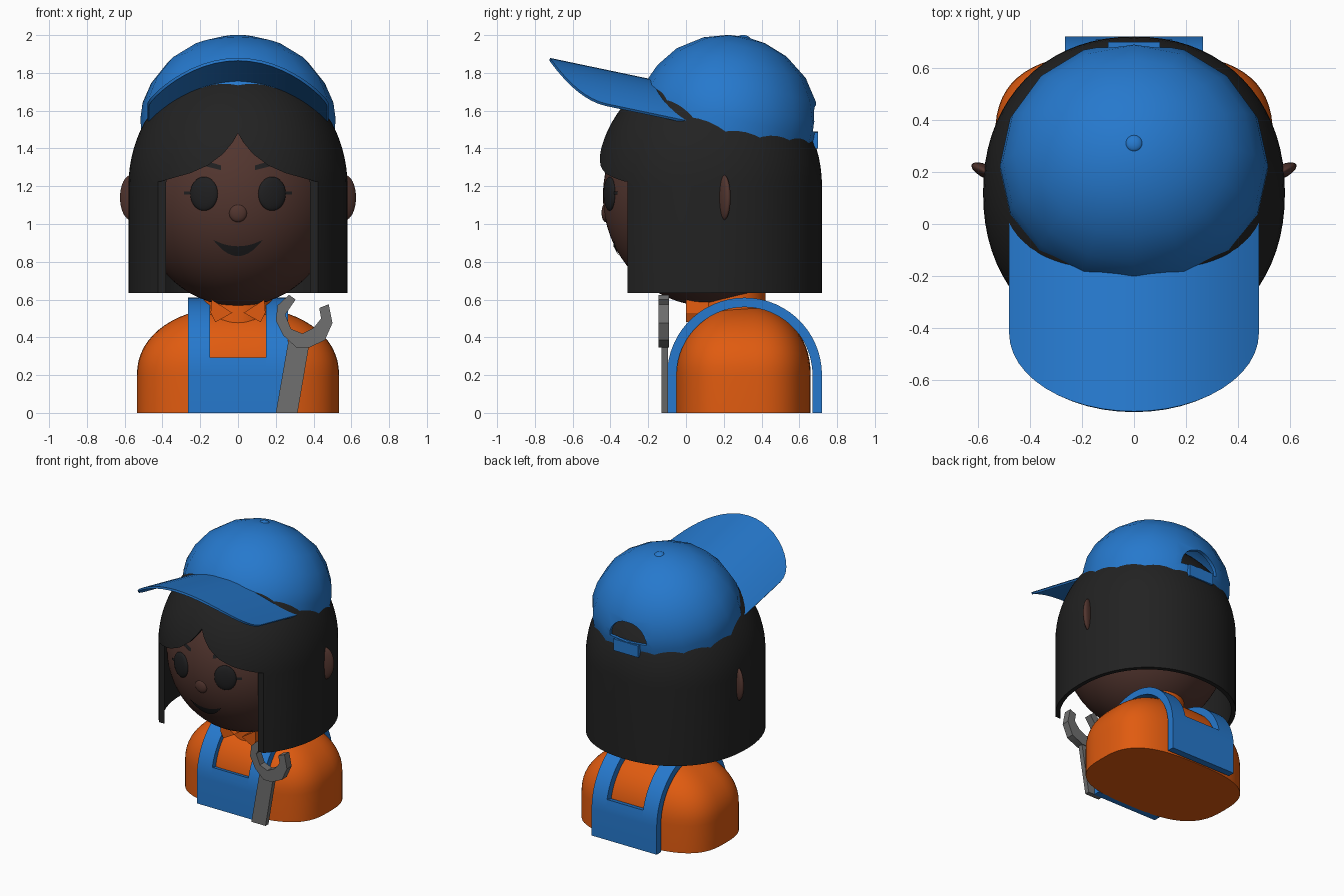
import bpy, bmesh, math
from mathutils import Matrix, Vector

if "Cube" in bpy.data.objects:
    bpy.data.objects.remove(bpy.data.objects["Cube"])


def mat(name, rgb):
    m = bpy.data.materials.new(name)
    m.diffuse_color = (*rgb, 1)
    m.use_nodes = True
    m.node_tree.nodes["Principled BSDF"].inputs["Base Color"].default_value = m.diffuse_color
    return m


BLUE = mat("blue cloth", (0.019, 0.19, 0.61))
ORANGE = mat("orange shirt", (0.75, 0.105, 0.005))
HAIR = mat("black hair", (0.016, 0.016, 0.016))
SKIN = mat("brown skin", (0.085, 0.036, 0.028))
GREY = mat("grey metal", (0.16, 0.16, 0.16))
DARK = mat("dark eye", (0.014, 0.014, 0.015))


def finish(bm, name, material, angle=40):
    bmesh.ops.recalc_face_normals(bm, faces=bm.faces)
    me = bpy.data.meshes.new(name)
    bm.to_mesh(me)
    bm.free()
    me.materials.append(material)
    ob = bpy.data.objects.new(name, me)
    bpy.context.collection.objects.link(ob)
    smooth(ob, angle)
    return ob


def smooth(ob, angle):
    bpy.ops.object.select_all(action='DESELECT')
    ob.select_set(True)
    bpy.context.view_layer.objects.active = ob
    bpy.ops.object.shade_smooth_by_angle(angle=math.radians(angle))


def lathe(name, profile, material, sx=1, sy=1, n=2, seg=64, matrix=Matrix(), close=False, angle=40):
    """Sweep (radius, z) points round a superellipse plan of exponent n."""
    bm = bmesh.new()
    rings = []
    for r, z in profile:
        if r == 0:
            rings.append([bm.verts.new((0, 0, z))] * seg)
            continue
        ring = []
        for i in range(seg):
            a = 2 * math.pi * i / seg
            c, s = math.cos(a), math.sin(a)
            ring.append(bm.verts.new((math.copysign(abs(c) ** (2 / n), c) * r * sx,
                                      math.copysign(abs(s) ** (2 / n), s) * r * sy, z)))
        rings.append(ring)
    pairs = list(zip(rings, rings[1:])) + ([(rings[-1], rings[0])] if close else [])
    for a, b in pairs:
        for i in range(seg):
            j = (i + 1) % seg
            vs = list(dict.fromkeys([a[i], a[j], b[j], b[i]]))
            if len(vs) > 2:
                bm.faces.new(vs)
    bm.transform(matrix)
    return finish(bm, name, material, angle)


def ball(name, centre, radii, material, rot=Matrix(), seg=32):
    bm = bmesh.new()
    bmesh.ops.create_uvsphere(bm, u_segments=seg, v_segments=seg // 2, radius=1)
    bm.transform(Matrix.Translation(centre) @ rot @ Matrix.Diagonal((*radii, 1)))
    return finish(bm, name, material, 60)


def prism(name, pts, lo, hi, material, axis='y'):
    """Extrude an outline: (x, z) along y, or (y, z) along x."""
    bm = bmesh.new()
    put = (lambda p, d: (p[0], d, p[1])) if axis == 'y' else (lambda p, d: (d, p[0], p[1]))
    a = [bm.verts.new(put(p, lo)) for p in pts]
    b = [bm.verts.new(put(p, hi)) for p in pts]
    bm.faces.new(a)
    bm.faces.new(b)
    for i in range(len(pts)):
        j = (i + 1) % len(pts)
        bm.faces.new((a[i], a[j], b[j], b[i]))
    return finish(bm, name, material, 30)


def cut(ob, cutter, angle=40):
    m = ob.modifiers.new("cut", 'BOOLEAN')
    m.operation, m.solver, m.object = 'DIFFERENCE', 'EXACT', cutter
    bpy.context.view_layer.objects.active = ob
    bpy.ops.object.modifier_apply(modifier=m.name)
    bpy.data.objects.remove(cutter)
    smooth(ob, angle)


def dome(r, z0, h, steps=16, n=2):
    """Quarter superellipse from the rim to the pole."""
    pts = []
    for i in range(steps + 1):
        a = math.pi / 2 * i / steps
        pts.append((r * math.cos(a) ** (2 / n) if i < steps else 0, z0 + h * math.sin(a) ** (2 / n)))
    return pts


# Shirt body and collar
lathe("shirt", [(0, 0), (1, 0)] + dome(1, 0.2, 0.365, n=2.15), ORANGE, 0.535, 0.36, n=2.9,
      matrix=Matrix.Translation((0, 0.3, 0)))
lathe("collar", [(0.19, 0.4), (0.18, 0.65), (0.15, 0.65), (0.15, 0.4)], ORANGE, close=True,
      matrix=Matrix.Translation((0, 0.24, 0)))
lathe("neck", [(0.15, 0.45), (0.15, 0.75)], SKIN, matrix=Matrix.Translation((0, 0.24, 0)))
for s in (-1, 1):
    prism("collar_point", [(s * 0.03, 0.53), (s * 0.14, 0.60), (s * 0.145, 0.53), (s * 0.12, 0.48)],
          0.0, 0.12, ORANGE)


# Overalls: arched straps with front and back panels
def arch(r, degrees):
    return [(0.31 - r * math.cos(math.radians(d)), 0.2 + r * math.sin(math.radians(d))) for d in degrees]


full = range(0, 181, 6)
outer = [(-0.1, 0)] + arch(0.41, full) + [(0.72, 0)]
inner = [(-0.05, 0)] + arch(0.36, full) + [(0.67, 0)]
for s in (-1, 1):
    prism("overall_strap", outer + inner[::-1], s * 0.147, s * 0.265, BLUE, 'x')
low = (0, 6, 13)
panel = [(-0.1, 0)] + arch(0.41, low) + arch(0.36, low)[::-1] + [(-0.05, 0)]
prism("front_panel", panel, -0.147, 0.147, BLUE, 'x')
prism("back_panel", [(0.62 - y, z) for y, z in panel], -0.147, 0.147, BLUE, 'x')

# Wrench
prism("wrench_handle", [(0.2, 0), (0.315, 0), (0.38, 0.38), (0.27, 0.40)], -0.13, -0.095, GREY)
prism("wrench_jaw", [(0.2, 0.49), (0.21, 0.57), (0.27, 0.625), (0.305, 0.60), (0.25, 0.52), (0.28, 0.445),
                     (0.34, 0.42), (0.40, 0.45), (0.44, 0.50), (0.43, 0.555), (0.48, 0.575), (0.5, 0.475),
                     (0.46, 0.385), (0.375, 0.345), (0.31, 0.345), (0.24, 0.41)], -0.145, -0.09, GREY)

# Head, ears and nose
HC, HR = Vector((0, 0.12, 1.15)), Vector((0.54, 0.56, 0.585))
ball("head", HC, HR, SKIN, seg=64)
for s in (-1, 1):
    ball("ear", (s * 0.565, 0.2, 1.14), (0.065, 0.026, 0.12), SKIN, Matrix.Rotation(s * 0.45, 4, 'Z'))
ball("nose", (0, -0.425, 1.06), (0.048, 0.022, 0.05), SKIN)


def face_y(x, z):
    return HC.y - HR.y * math.sqrt(1 - (x / HR.x) ** 2 - ((z - HC.z) / HR.z) ** 2)


def face_strip(name, x0, x1, low_z, high_z, steps=16):
    """Thin plate lying on the face between two curves z(x)."""
    bm = bmesh.new()
    rows = []
    for i in range(steps + 1):
        x = x0 + (x1 - x0) * i / steps
        zs = [low_z(x) + (high_z(x) - low_z(x)) * k / 3 for k in range(4)]
        rows.append([bm.verts.new((x, face_y(x, z) - 0.006, z)) for z in zs])
    for a, b in zip(rows, rows[1:]):
        for k in range(3):
            bm.faces.new((a[k], b[k], b[k + 1], a[k + 1]))
    return finish(bm, name, DARK)


# Eyes, lashes, brows and mouth
for s in (-1, 1):
    ball("eye", (s * 0.18, face_y(0.18, 1.16) + 0.004, 1.16), (0.077, 0.022, 0.09), DARK,
         Matrix.Rotation(s * 0.33, 4, 'Z'))
    face_strip("eyelash", s * 0.25, s * 0.285, lambda x: 1.155, lambda x: 1.172, 3)
    face_strip("eyebrow", s * 0.09, s * 0.22, lambda x: 1.285 + 0.25 * (abs(x) - 0.09),
               lambda x: 1.31 + 0.3 * (abs(x) - 0.09), 6)
face_strip("mouth", -0.13, 0.13, lambda x: 0.83 + 0.085 * (x / 0.13) ** 2,
           lambda x: 0.882 + 0.034 * (x / 0.13) ** 2)

# Hair: hollow bob with the face opening cut out of the front
shell = [(1, 0.635)] + dome(1, 1.2, 0.65, 20) + dome(0.95, 1.2, 0.62, 20)[::-1] + [(0.95, 0.635)]
hair = lathe("hair", shell, HAIR, 0.58, 0.6, n=2.15, seg=72, close=True, matrix=Matrix.Translation((0, 0.12, 0)))
edge = [(0.03, 1.43), (0.08, 1.37), (0.16, 1.31), (0.25, 1.27), (0.41, 1.225), (0.52, 1.215), (0.52, 0.5)]
opening = [(0, 1.48)] + edge + [(-x, z) for x, z in edge[::-1]]
cut(hair, prism("face_cutter", opening, -1, -0.31, HAIR))

# Cap crown, tilted back, with an arched gap behind
crown = [(0.48, 0), (0.482, 0.09), (0.472, 0.17), (0.43, 0.275), (0.35, 0.385), (0.225, 0.473), (0.1, 0.515), (0, 0.525)]
lining = [(max(r - 0.02, 0), z - 0.02 * (z > 0)) for r, z in crown][::-1]
cap = lathe("cap_crown", crown + lining, BLUE, 1.07, 1, seg=16, close=True, angle=50,
            matrix=Matrix.Translation((0, 0.206, 1.477)) @ Matrix.Rotation(math.radians(-13), 4, 'X'))
gap = [(0.15 * math.cos(math.pi * i / 12), 1.49 + 0.14 * math.sin(math.pi * i / 12)) for i in range(13)]
cut(cap, prism("gap_cutter", gap, 0.4, 1, BLUE), 50)
prism("cap_strap", [(-0.1, 1.40), (0.1, 1.40), (0.1, 1.485), (-0.1, 1.485)], 0.65, 0.7, BLUE)
ball("cap_button", (0, 0.31, 1.982), (0.034, 0.034, 0.018), BLUE, Matrix.Rotation(-0.22, 4, 'X'), 16)

# Cap brim: curved sheet bent down at the sides
bm = bmesh.new()
rows = []
for i in range(25):
    x = -0.48 * math.cos(math.pi * i / 24)
    y0 = 0.2 - 0.36 * math.sqrt(1 - (x / 0.52) ** 2)
    y1 = -0.42 - 0.3 * math.sqrt(max(0, 1 - (x / 0.48) ** 2))
    row = []
    for k in range(9):
        y = y0 + (y1 - y0) * k / 8
        row.append(bm.verts.new((x, y, 1.728 - 0.21 * y - 0.18 * (x / 0.48) ** 2)))
    rows.append(row)
for a, b in zip(rows, rows[1:]):
    for k in range(8):
        bm.faces.new((a[k], b[k], b[k + 1], a[k + 1]))
bmesh.ops.recalc_face_normals(bm, faces=bm.faces)
bmesh.ops.solidify(bm, geom=bm.faces[:], thickness=0.015)
finish(bm, "cap_brim", BLUE)
